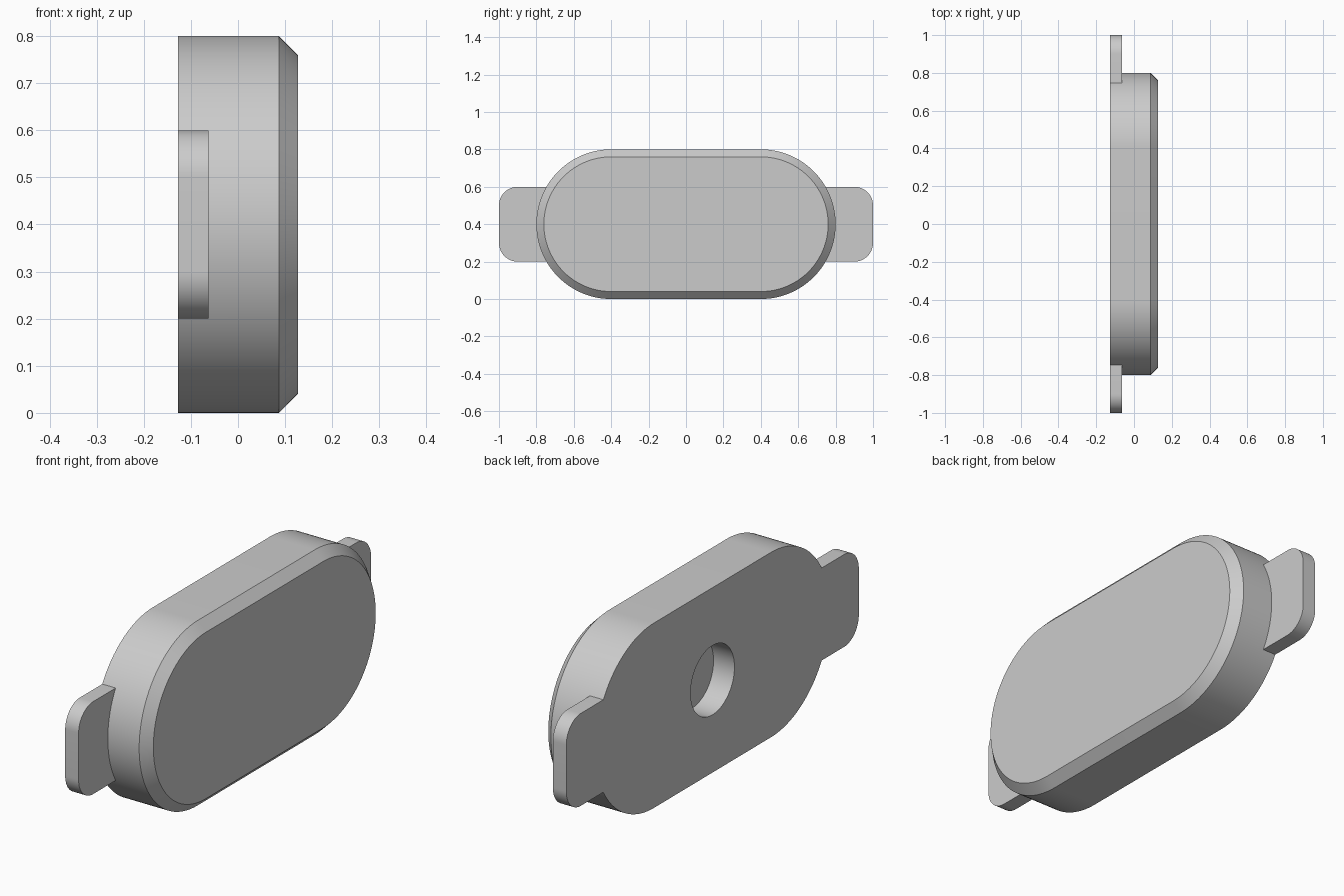
import bpy, bmesh, math

if "Cube" in bpy.data.objects:
    bpy.data.objects.remove(bpy.data.objects["Cube"])

BACK, FRONT = -0.127, 0.127
MID_Z = 0.4
CHAMFER = 0.04

grey = bpy.data.materials.new("light grey")
grey.use_nodes = True
colour = (0.6, 0.6, 0.6, 1)
grey.diffuse_color = colour
grey.node_tree.nodes["Principled BSDF"].inputs["Base Color"].default_value = colour


def rounded_outline(half_y, half_z, radius, steps=32):
    """Rounded rectangle in the YZ plane, centred on the body's mid height."""
    points = []
    for corner, (sy, sz) in enumerate([(1, 1), (-1, 1), (-1, -1), (1, -1)]):
        for i in range(steps + 1):
            a = (corner + i / steps) * math.pi / 2
            points.append((sy * (half_y - radius) + radius * math.cos(a),
                           MID_Z + sz * (half_z - radius) + radius * math.sin(a)))
    return points


def loft(name, sections):
    """Solid through a list of (x, outline) sections."""
    bm = bmesh.new()
    rings = [[bm.verts.new((x, y, z)) for y, z in outline] for x, outline in sections]
    n = len(rings[0])
    for a, b in zip(rings, rings[1:]):
        for i in range(n):
            j = (i + 1) % n
            bm.faces.new((a[i], a[j], b[j], b[i]))
    bm.faces.new(rings[0])
    bm.faces.new(rings[-1])
    bmesh.ops.remove_doubles(bm, verts=bm.verts, dist=1e-5)
    bmesh.ops.recalc_face_normals(bm, faces=bm.faces)
    mesh = bpy.data.meshes.new(name)
    bm.to_mesh(mesh)
    bm.free()
    mesh.materials.append(grey)
    obj = bpy.data.objects.new(name, mesh)
    bpy.context.collection.objects.link(obj)
    return obj


def combine(target, tool, operation):
    mod = target.modifiers.new(operation.lower(), 'BOOLEAN')
    mod.operation, mod.solver, mod.object = operation, 'EXACT', tool
    bpy.context.view_layer.objects.active = target
    bpy.ops.object.modifier_apply(modifier=mod.name)
    bpy.data.objects.remove(tool)


# Pill-shaped body with a chamfered front rim
pill = rounded_outline(0.8, 0.4, 0.4)
rim = rounded_outline(0.8 - CHAMFER, 0.4 - CHAMFER, 0.4 - CHAMFER)
body = loft("body", [(BACK, pill), (FRONT - CHAMFER, pill), (FRONT, rim)])

# Thin bar whose ends form the two side tabs, flush with the back
tab = rounded_outline(1.0, 0.2, 0.1, 16)
tabs = loft("side_tabs", [(BACK, tab), (-0.063, tab)])
combine(body, tabs, 'UNION')

# Blind round hole in the back
circle = rounded_outline(0.15, 0.15, 0.15, 16)
hole = loft("hole_cutter", [(BACK - 0.1, circle), (BACK + 0.1, circle)])
hole.hide_render = True
combine(body, hole, 'DIFFERENCE')

# Smooth curved walls, crisp edges
bpy.ops.object.select_all(action='DESELECT')
body.select_set(True)
bpy.context.view_layer.objects.active = body
bpy.ops.object.shade_smooth_by_angle(angle=math.radians(30))
